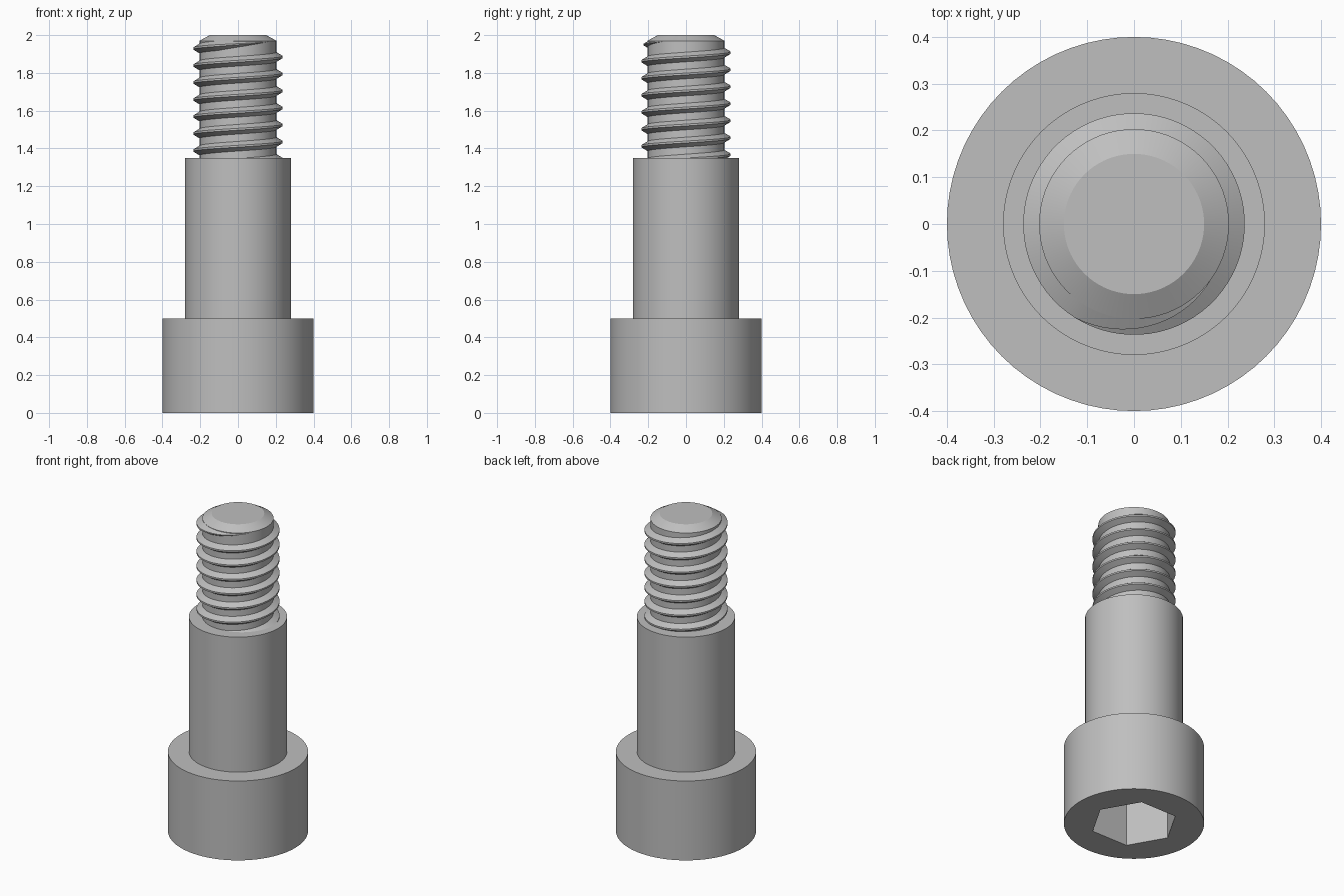
import bpy
import bmesh
from math import cos, sin, pi, radians

SEGMENTS = 72
CORE_R, CREST_R = 0.203, 0.237
PITCH = 0.09

cube = bpy.data.objects.get("Cube")
if cube:
    bpy.data.objects.remove(cube, do_unlink=True)

steel = bpy.data.materials.new("grey_steel")
steel.use_nodes = True
grey = (0.52, 0.52, 0.52, 1)
steel.diffuse_color = grey
steel.node_tree.nodes["Principled BSDF"].inputs["Base Color"].default_value = grey


def circle(radius, z):
    angles = [2 * pi * i / SEGMENTS for i in range(SEGMENTS)]
    return [(radius * cos(a), radius * sin(a), z) for a in angles]


def hexagon(radius, z):
    """Hexagon with corners on the x axis, with as many points as a circle."""
    points = []
    for i in range(SEGMENTS):
        a = 2 * pi * i / SEGMENTS
        r = radius * cos(pi / 6) / cos(a % (pi / 3) - pi / 6)
        points.append((r * cos(a), r * sin(a), z))
    return points


def loft(name, rings, cap_start=False, cap_end=False):
    """Skin a row of closed rings and shade the result."""
    bm = bmesh.new()
    rows = [[bm.verts.new(p) for p in ring] for ring in rings]
    count = len(rows[0])
    for low, high in zip(rows, rows[1:]):
        for i in range(count):
            j = (i + 1) % count
            bm.faces.new((low[i], low[j], high[j], high[i]))
    if cap_start:
        bm.faces.new(rows[0][::-1])
    if cap_end:
        bm.faces.new(rows[-1])
    mesh = bpy.data.meshes.new(name)
    bm.to_mesh(mesh)
    bm.free()
    mesh.materials.append(steel)
    obj = bpy.data.objects.new(name, mesh)
    bpy.context.collection.objects.link(obj)
    bpy.ops.object.select_all(action='DESELECT')
    obj.select_set(True)
    bpy.context.view_layer.objects.active = obj
    bpy.ops.object.shade_smooth_by_angle(angle=radians(25))
    return obj


# Head with a hexagonal socket in its underside
loft("head", [hexagon(0.25, 0.3), hexagon(0.25, 0), circle(0.4, 0),
              circle(0.4, 0.5), circle(0.28, 0.5)], cap_start=True)

# Plain shoulder and its top step
loft("shoulder", [circle(0.28, 0.5), circle(0.28, 1.35), circle(CORE_R, 1.35)])

# Core of the threaded end, with a chamfered tip
loft("thread_core", [circle(CORE_R, 1.35), circle(CORE_R, 1.97),
                     circle(0.15, 2.0)], cap_end=True)

# Helical ridge: starts inside the shoulder and fades out below the tip
END_ANGLE, END_Z = radians(323), 1.965
FADE = radians(85)
TURNS = 7.2
steps = int(TURNS * SEGMENTS)
sections = []
for k in range(steps + 1):
    back = (steps - k) * 2 * pi / SEGMENTS
    a = END_ANGLE - back
    z = END_Z - PITCH * back / (2 * pi)
    s = max(0.03, min(1, back / FADE))
    crest = CORE_R + (CREST_R - CORE_R) * s
    root = CORE_R - 0.004
    outline = [(root, -0.028 * s), (crest, -0.005 * s),
               (crest, 0.005 * s), (root, 0.028 * s)]
    sections.append([(r * cos(a), r * sin(a), z + dz) for r, dz in outline][::-1])
loft("thread_ridge", sections, cap_start=True, cap_end=True)
